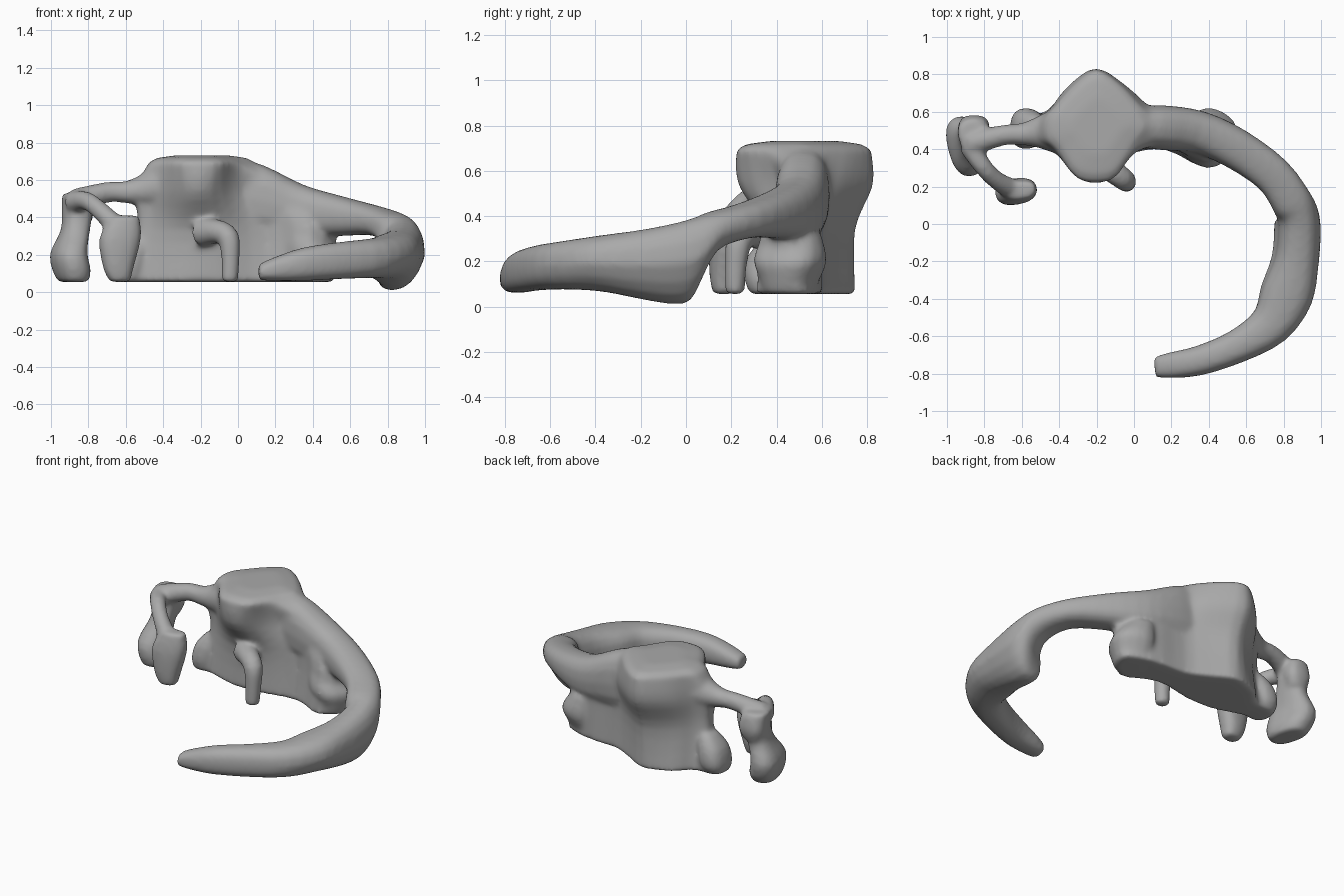
import bpy, bmesh, math
from mathutils import Vector

if "Cube" in bpy.data.objects:
    bpy.data.objects.remove(bpy.data.objects["Cube"])

bm = bmesh.new()


def spline(pts, steps=3, closed=False):
    """Catmull-Rom resampling of tuples of any length."""
    n, out = len(pts), []
    for i in range(n if closed else n - 1):
        idx = [i - 1, i, i + 1, i + 2]
        a, b, c, d = [pts[k % n] if closed else pts[max(0, min(n - 1, k))] for k in idx]
        for s in range(steps):
            t = s / steps
            out.append(tuple(0.5 * (2 * q + (r - p) * t + (2 * p - 5 * q + 4 * r - w) * t * t
                                    + (3 * q - p - 3 * r + w) * t ** 3)
                             for p, q, r, w in zip(a, b, c, d)))
    return out if closed else out + [pts[-1]]


def loft(rings):
    """Bridge equal-length rings of points into one closed skin."""
    vs = [[bm.verts.new(p) for p in r] for r in rings]
    n = len(vs[0])
    faces = [bm.faces.new(vs[0]), bm.faces.new(vs[-1])]
    for a, b in zip(vs, vs[1:]):
        for i in range(n):
            j = (i + 1) % n
            faces.append(bm.faces.new((a[i], a[j], b[j], b[i])))
    bmesh.ops.recalc_face_normals(bm, faces=faces)


def oval(c, u, v, n=16, power=0.8):
    """Squarish oval around c with half axes u and v."""
    pts = []
    for i in range(n):
        a = 2 * math.pi * i / n
        s, t = math.cos(a), math.sin(a)
        pts.append(Vector(c) + Vector(u) * math.copysign(abs(s) ** power, s)
                   + Vector(v) * math.copysign(abs(t) ** power, t))
    return pts


def tangent(path, i):
    return (path[min(i + 1, len(path) - 1)] - path[max(i - 1, 0)]).normalized()


def tube(stations):
    """Round limb through (x, y, z, radius)."""
    stations = spline(stations)
    path = [Vector(s[:3]) for s in stations]
    side = (path[-1] - path[0]).cross(Vector((0.3, -0.9, 0.35))).normalized()
    rings = []
    for i, s in enumerate(stations):
        t = tangent(path, i)
        v = t.cross(side).normalized()
        rings.append(oval(path[i], v.cross(t) * s[3], v * s[3], power=1))
    loft(rings)


def pillar(levels, yaw=0):
    """Upright limb from horizontal ovals (x, y, z, rx, ry) turned by yaw."""
    c, s = math.cos(yaw), math.sin(yaw)
    loft([oval((x, y, z), (rx * c, rx * s, 0), (-ry * s, ry * c, 0))
          for x, y, z, rx, ry in spline(levels)])


# torso: outlines at rising heights, with a slightly domed top
foot_line = [(.38, .31), (.52, .5), (.35, .59), (.1, .61), (-.05, .68), (-.2, .75), (-.38, .69),
             (-.48, .6), (-.6, .58), (-.6, .44), (-.5, .42), (-.3, .36), (-.1, .36), (.15, .4)]
mid_line = [(.38, .33), (.52, .46), (.36, .58), (.1, .6), (-.04, .67), (-.2, .75), (-.37, .66),
            (-.46, .58), (-.53, .54), (-.53, .46), (-.46, .43), (-.3, .36), (-.12, .35), (.15, .42)]
chest_line = [(.25, .42), (.38, .48), (.28, .57), (.1, .62), (-.02, .72), (-.2, .83), (-.36, .73),
              (-.46, .6), (-.54, .54), (-.54, .44), (-.46, .42), (-.28, .25), (-.14, .25), (.03, .41)]
top_line = [(.02, .42), (.09, .51), (.07, .57), (.03, .63), (-.08, .75), (-.2, .82), (-.31, .75),
            (-.42, .63), (-.47, .56), (-.47, .46), (-.41, .39), (-.3, .24), (-.12, .235), (-.03, .34)]
levels = [[(x, y, z) for x, y in spline(line, 3, True)] for line, z in
          ((foot_line, .055), (mid_line, .34), (chest_line, .54), (top_line, .695))]
columns = [spline(col, 4) for col in zip(*levels)]
torso = [list(ring) for ring in zip(*columns)]
for scale, z in ((.85, .718), (.5, .732)):
    torso.append([(-.19 + (x + .19) * scale, .53 + (y - .53) * scale, z) for x, y, _ in levels[3]])
loft(torso)

# bulging thigh on the right, blunt leg stub on the left
pillar([(.4, .45, .055, .1, .1), (.4, .46, .13, .13, .13), (.4, .46, .21, .14, .16),
        (.36, .47, .32, .1, .13)], -.5)
pillar([(-.58, .5, .055, .07, .08), (-.58, .51, .12, .085, .11), (-.56, .51, .22, .08, .1),
        (-.52, .51, .3, .05, .06)])

# tail: x, y, half width, top, bottom
tail = [(.0, .52, .11, .72, .3), (.15, .515, .12, .675, .3), (.35, .49, .115, .575, .29),
        (.55, .40, .11, .515, .3), (.745, .26, .105, .46, .3), (.85, .11, .11, .42, .23),
        (.88, .04, .112, .395, .04), (.885, -.05, .115, .37, .01), (.87, -.2, .12, .34, .03),
        (.82, -.38, .14, .315, .065), (.73, -.54, .115, .29, .075), (.55, -.655, .09, .27, .07),
        (.35, -.73, .08, .24, .06), (.2, -.755, .07, .19, .06), (.11, -.765, .055, .15, .065)]
tail = spline(tail)
path = [Vector((s[0], s[1], 0)) for s in tail]
rings = []
for i, (x, y, w, hi, lo) in enumerate(tail):
    t = tangent(path, i)
    side = Vector((t.y, -t.x, 0))
    ring = oval((x, y, (hi + lo) / 2), side * w, (0, 0, (hi - lo) / 2))
    # the underside leans in towards the inside of the curl
    lean = max(0, min(1, (.25 - y) / .2, (y + .6) / .2)) * .35
    rings.append([p + side * lean * max(0, (hi + lo) / 2 - p.z) *
                  (1 if side.dot(Vector((.5, 0, 0)) - path[i]) > 0 else -1) for p in ring])
loft(rings)

# neck bridge and the thin arm hanging off it
tube([(-.36, .5, .57, .15), (-.5, .49, .545, .09), (-.6, .48, .535, .06), (-.7, .475, .535, .056),
      (-.87, .43, .49, .065)])
tube([(-.88, .42, .48, .06), (-.81, .31, .49, .05), (-.73, .23, .43, .05), (-.64, .18, .34, .06)])

# outer hand with elbow knob, inner hand
pillar([(-.88, .4, .055, .075, .12), (-.89, .41, .12, .095, .155), (-.905, .42, .21, .09, .16),
        (-.87, .45, .33, .075, .1), (-.86, .48, .43, .08, .1), (-.865, .47, .53, .075, .09)], .25)
pillar([(-.86, .51, .34, .06, .05), (-.855, .52, .42, .085, .065), (-.855, .51, .51, .07, .06)])
pillar([(-.63, .165, .055, .055, .045), (-.64, .17, .13, .082, .065), (-.63, .175, .29, .113, .07),
        (-.6, .18, .41, .075, .045)], .15)

# small bent front leg
tube([(-.2, .36, .32, .08), (-.11, .28, .325, .065), (-.05, .235, .29, .06),
      (-.04, .22, .18, .05), (-.045, .215, .055, .045)])

mesh = bpy.data.meshes.new("creature_body")
bm.to_mesh(mesh)
bm.free()
grey = bpy.data.materials.new("dark_grey")
grey.diffuse_color = (0.4, 0.4, 0.4, 1)
grey.use_nodes = True
grey.node_tree.nodes["Principled BSDF"].inputs["Base Color"].default_value = grey.diffuse_color
mesh.materials.append(grey)
body = bpy.data.objects.new("creature_body", mesh)
bpy.context.collection.objects.link(body)

# fuse all parts into one smooth skin
remesh = body.modifiers.new("fuse", 'REMESH')
remesh.mode = 'VOXEL'
remesh.voxel_size = 0.013
remesh.use_smooth_shade = True
soft = body.modifiers.new("soften", 'SMOOTH')
soft.factor = 0.5
soft.iterations = 14
